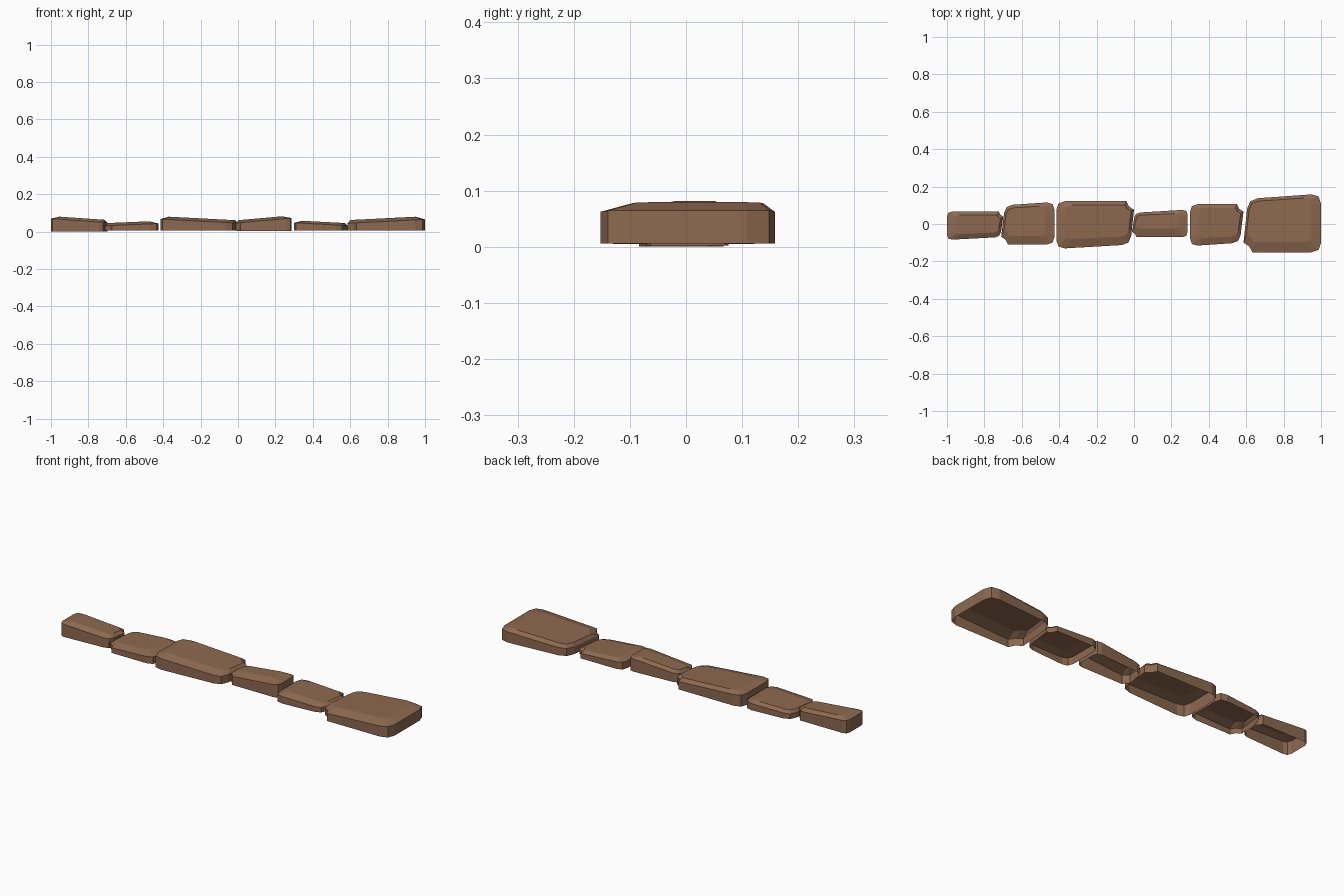
import bpy
import bmesh
from mathutils import Vector

cube = bpy.data.objects.get("Cube")
if cube:
    bpy.data.objects.remove(cube)

brown = bpy.data.materials.new("brown_stone")
brown.use_nodes = True
colour = (0.27, 0.143, 0.079, 1)
brown.diffuse_color = colour
brown.node_tree.nodes["Principled BSDF"].inputs["Base Color"].default_value = colour


def outline(corners, cut, notch):
    """Chamfer each corner in two steps; the notched corner bends inwards."""
    points = []
    for i, corner in enumerate(corners):
        before, after = corners[i - 1], corners[(i + 1) % len(corners)]
        start = corner + (before - corner).normalized() * cut
        end = corner + (after - corner).normalized() * cut
        bend = 0.62 if i == notch else 0.25
        points += [start, corner + (start + end - 2 * corner) * bend, end]
    return points


def remap(value, low, high, new_low, new_high):
    return new_low + (value - low) / (high - low) * (new_high - new_low)


def stone(name, corners, cut, notch, base, left_z, right_z, front_slope, drop):
    """Open-bottomed slab: upright wall, sloped shoulder and tilted flat top."""
    points = outline([Vector(c) for c in corners], cut, notch)
    x0, x1 = min(p.x for p in points), max(p.x for p in points)
    y0, y1 = min(p.y for p in points), max(p.y for p in points)

    # The shoulder is wider at the taller end and along the front
    tall_left = left_z > right_z
    inner_x0 = x0 + (0.045 if tall_left else 0.015)
    inner_x1 = x1 - (0.015 if tall_left else 0.05)

    bm = bmesh.new()
    rings = [[], [], []]
    for p in points:
        rim_z = remap(p.x, x0, x1, left_z, right_z) - drop
        top_x = remap(p.x, x0, x1, inner_x0, inner_x1)
        top_y = remap(p.y, y0, y1, y0 + front_slope, y1 - 0.02)
        top_z = remap(top_x, x0, x1, left_z, right_z)
        rings[0].append(bm.verts.new((p.x, p.y, base)))
        rings[1].append(bm.verts.new((p.x, p.y, rim_z)))
        rings[2].append(bm.verts.new((top_x, top_y, top_z)))
    count = len(points)
    for lower, upper in zip(rings, rings[1:]):
        for i in range(count):
            j = (i + 1) % count
            bm.faces.new((lower[i], lower[j], upper[j], upper[i]))
    bm.faces.new(rings[2])

    mesh = bpy.data.meshes.new(name)
    bm.to_mesh(mesh)
    bm.free()
    mesh.materials.append(brown)
    bpy.context.collection.objects.link(bpy.data.objects.new(name, mesh))


# Corners run front left, front right, back right, back left
FRONT_LEFT, BACK_RIGHT = 0, 2
stone("stone_far_right", [(-1, -.085), (-.715, -.07), (-.695, .067), (-1, .067)],
      .028, BACK_RIGHT, 0, .083, .062, .03, .014)
stone("stone_right", [(-.715, -.11), (-.425, -.11), (-.425, .118), (-.69, .10)],
      .042, FRONT_LEFT, .005, .045, .057, .045, .014)
stone("stone_mid_right", [(-.415, -.133), (-.02, -.11), (.005, .122), (-.415, .122)],
      .046, BACK_RIGHT, .005, .082, .06, .05, .015)
stone("stone_mid_left", [(-.015, -.07), (.287, -.07), (.287, .077), (.005, .06)],
      .028, FRONT_LEFT, .002, .06, .086, .045, .014)
stone("stone_left", [(.3, -.118), (.565, -.10), (.59, .106), (.3, .106)],
      .04, BACK_RIGHT, .007, .06, .045, .04, .013)
stone("stone_far_left", [(.58, -.152), (1, -.152), (1, .162), (.61, .134)],
      .053, FRONT_LEFT, .006, .061, .082, .055, .017)
